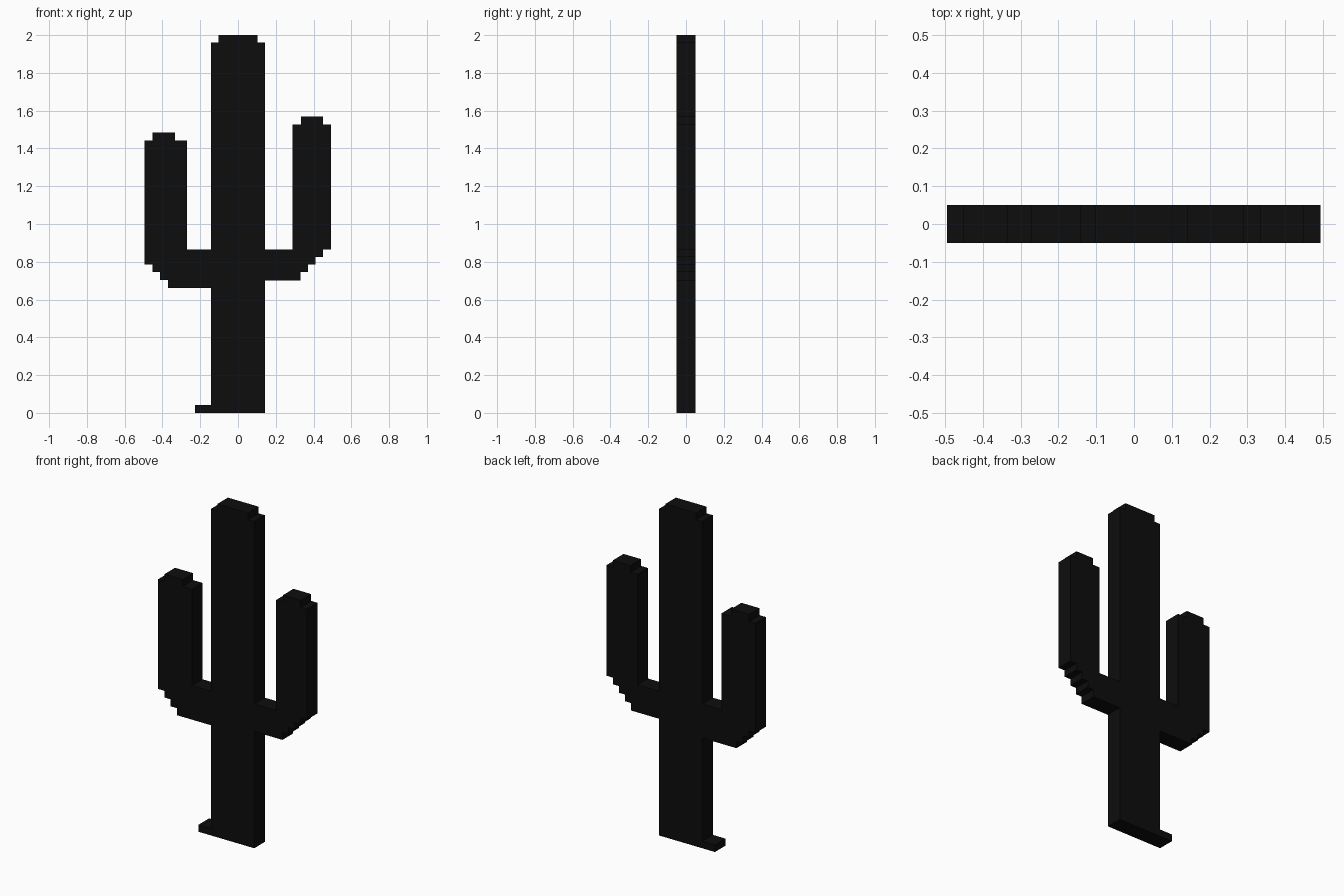
import bpy
import bmesh

if "Cube" in bpy.data.objects:
    bpy.data.objects.remove(bpy.data.objects["Cube"])

HALF_DEPTH = 0.05

# One continuous silhouette, walked counter-clockwise in (x, z) corner points
right_trunk_base = [(0.143, 0.0), (0.143, 0.70)]
right_arm = [(0.33, 0.70), (0.33, 0.745), (0.37, 0.745), (0.37, 0.785),
             (0.41, 0.785), (0.41, 0.825), (0.45, 0.825), (0.45, 0.865),
             (0.493, 0.865), (0.493, 1.528), (0.45, 1.528), (0.45, 1.569),
             (0.333, 1.569), (0.333, 1.528), (0.288, 1.528), (0.288, 0.865)]
trunk_top = [(0.143, 0.865), (0.143, 1.96), (0.102, 1.96), (0.102, 2.0),
             (-0.102, 2.0), (-0.102, 1.96), (-0.143, 1.96), (-0.143, 0.865)]
left_arm = [(-0.27, 0.865), (-0.27, 1.443), (-0.333, 1.443), (-0.333, 1.485),
            (-0.453, 1.485), (-0.453, 1.443), (-0.495, 1.443), (-0.495, 0.785),
            (-0.453, 0.785), (-0.453, 0.745), (-0.412, 0.745), (-0.412, 0.703),
            (-0.37, 0.703), (-0.37, 0.661)]
left_trunk_base = [(-0.143, 0.661), (-0.143, 0.042)]
foot = [(-0.227, 0.042), (-0.227, 0.0)]


def extrude_profile(name, points):
    """Flat slab with the given front outline, centred on y = 0."""
    bm = bmesh.new()
    face = bm.faces.new([bm.verts.new((x, -HALF_DEPTH, z)) for x, z in points])
    geom = bmesh.ops.extrude_face_region(bm, geom=[face], use_keep_orig=True)["geom"]
    verts = [g for g in geom if isinstance(g, bmesh.types.BMVert)]
    bmesh.ops.translate(bm, vec=(0, 2 * HALF_DEPTH, 0), verts=verts)
    bmesh.ops.recalc_face_normals(bm, faces=bm.faces)
    mesh = bpy.data.meshes.new(name)
    bm.to_mesh(mesh)
    bm.free()
    obj = bpy.data.objects.new(name, mesh)
    bpy.context.collection.objects.link(obj)
    return obj


# Cactus slab: trunk, both stepped arms and foot
cactus = extrude_profile("cactus", right_trunk_base + right_arm + trunk_top
                         + left_arm + left_trunk_base + foot)

# Near-black paint
black = bpy.data.materials.new("black")
black.diffuse_color = (0.004, 0.004, 0.004, 1.0)
black.use_nodes = True
black.node_tree.nodes["Principled BSDF"].inputs["Base Color"].default_value = black.diffuse_color
cactus.data.materials.append(black)
